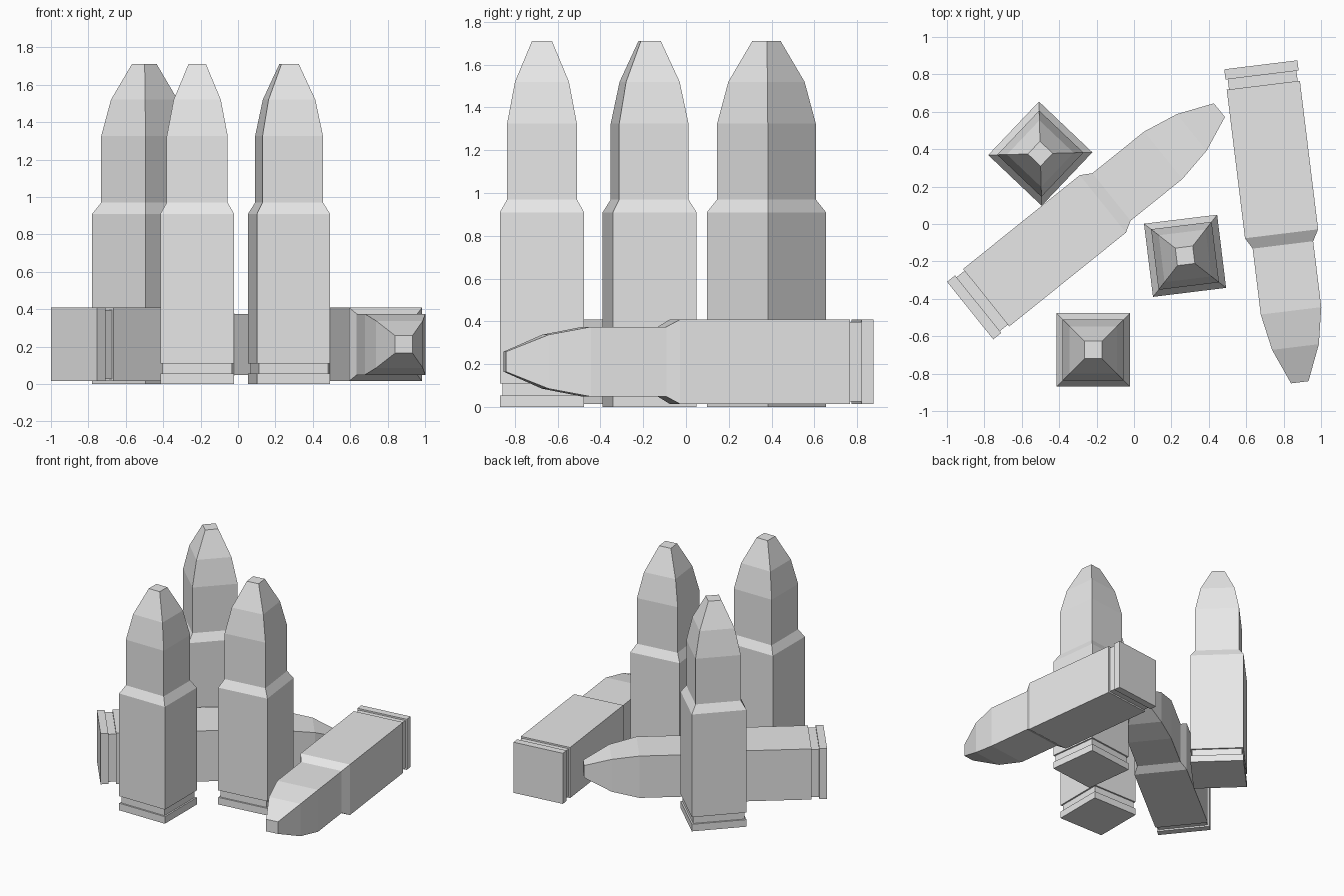
import bpy, bmesh
from math import radians, pi
from mathutils import Matrix

cube = bpy.data.objects.get("Cube")
if cube:
    bpy.data.objects.remove(cube, do_unlink=True)

metal = bpy.data.materials.new("plain_grey")
metal.use_nodes = True
grey = (0.8, 0.8, 0.8, 1)
metal.diffuse_color = grey
metal.node_tree.nodes["Principled BSDF"].inputs["Base Color"].default_value = grey

# Half width and height of each square section, from rim to tip
PROFILE = [(0.197, 0), (0.197, 0.055), (0.185, 0.055), (0.185, 0.11),
           (0.197, 0.11), (0.197, 0.91), (0.163, 0.97), (0.163, 1.325),
           (0.126, 1.52), (0.047, 1.71)]
CORNERS = [(-1, -1), (1, -1), (1, 1), (-1, 1)]


def cartridge_mesh():
    bm = bmesh.new()
    rings = [[bm.verts.new((x * r, y * r, z)) for x, y in CORNERS]
             for r, z in PROFILE]
    for low, high in zip(rings, rings[1:]):
        for i in range(4):
            j = (i + 1) % 4
            bm.faces.new((low[i], low[j], high[j], high[i]))
    bm.faces.new(rings[0][::-1])
    bm.faces.new(rings[-1])
    bmesh.ops.recalc_face_normals(bm, faces=bm.faces)
    mesh = bpy.data.meshes.new("square_cartridge")
    bm.to_mesh(mesh)
    bm.free()
    mesh.materials.append(metal)
    return mesh


mesh = cartridge_mesh()


def place(name, base, turn, lying=False):
    obj = bpy.data.objects.new(name, mesh)
    tip_over = Matrix.Rotation(pi / 2, 4, 'Y') if lying else Matrix()
    obj.matrix_world = (Matrix.Translation(base)
                        @ Matrix.Rotation(radians(turn), 4, 'Z') @ tip_over)
    bpy.context.collection.objects.link(obj)


# Standing cartridges
place("front_standing_cartridge", (-0.218, -0.673, 0), 0)
place("middle_standing_cartridge", (0.273, -0.17, 0), 7)
place("back_standing_cartridge", (-0.501, 0.376, 0), 46.5)

# Cartridges lying on their sides, placed by the centre of the rim
place("diagonal_lying_cartridge", (-0.876, -0.463, 0.212), 38.8, True)
place("left_lying_cartridge", (0.678, 0.851, 0.212), -83, True)
